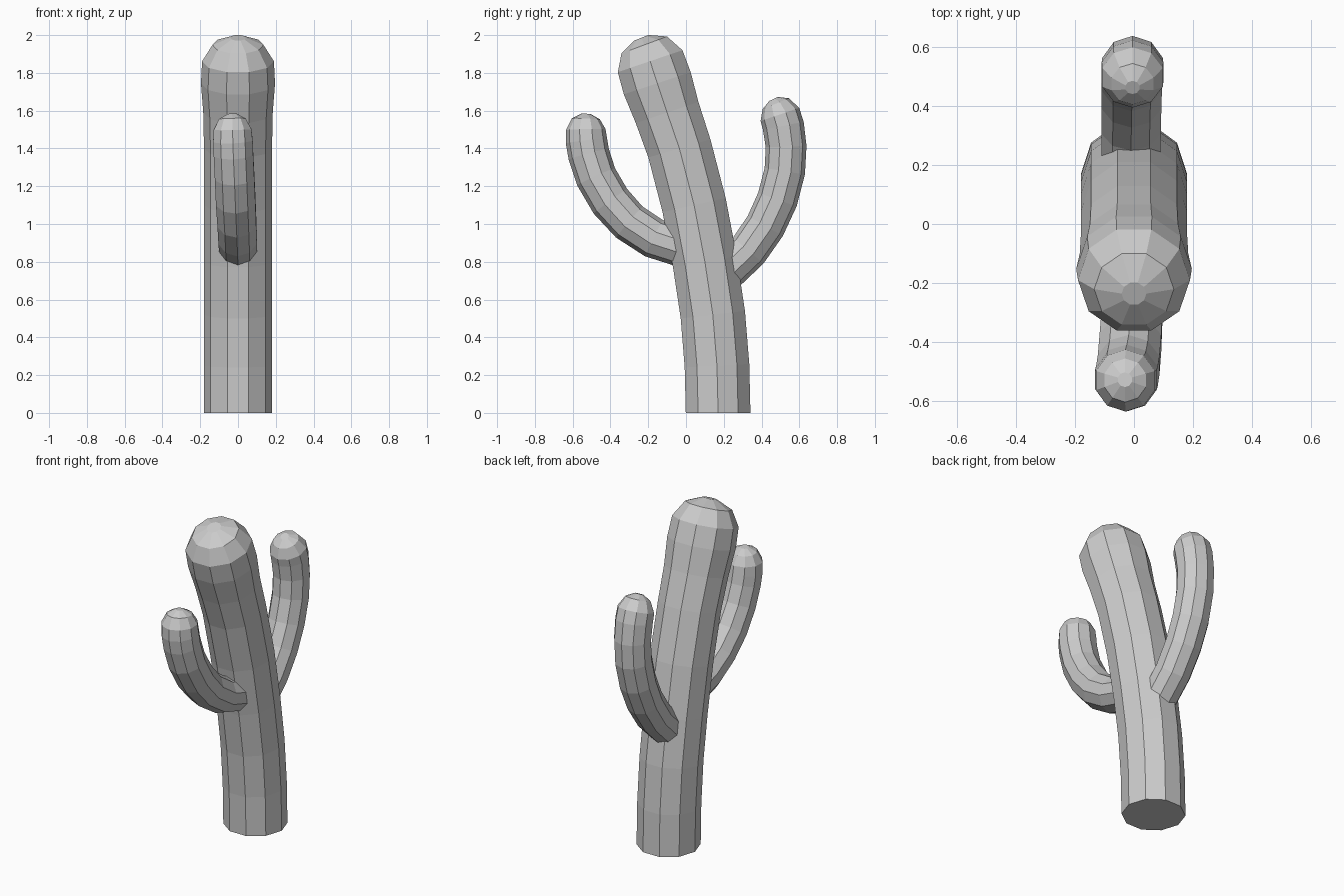
import bpy, bmesh, math
from mathutils import Vector

SIDES = 10


def tube(name, path, phase=0.0, start_dir=None):
    """Sweep a ten-sided ring along (x, y, z, radius) points and cap both ends."""
    pts = [Vector(p[:3]) for p in path]
    bm = bmesh.new()
    rings = []
    for i, p in enumerate(path):
        t = pts[min(i + 1, len(pts) - 1)] - pts[max(i - 1, 0)]
        if i == 0 and start_dir:
            t = Vector(start_dir)
        t.normalize()
        v = t.cross(Vector((1, 0, 0))).normalized()
        u = v.cross(t)
        ring = []
        for k in range(SIDES):
            a = phase + 2 * math.pi * k / SIDES
            ring.append(bm.verts.new(pts[i] + p[3] * (u * math.cos(a) + v * math.sin(a))))
        rings.append(ring)
    for r0, r1 in zip(rings, rings[1:]):
        for k in range(SIDES):
            j = (k + 1) % SIDES
            bm.faces.new((r0[k], r0[j], r1[j], r1[k]))
    bm.faces.new(rings[0][::-1])
    bm.faces.new(rings[-1])
    bmesh.ops.recalc_face_normals(bm, faces=bm.faces)
    mesh = bpy.data.meshes.new(name)
    bm.to_mesh(mesh)
    bm.free()
    obj = bpy.data.objects.new(name, mesh)
    bpy.context.collection.objects.link(obj)
    return obj


# Leaning trunk with a slightly swollen, domed top
tube("trunk", [
    (0, 0.17, 0, 0.18), (0, 0.164, 0.25, 0.18), (0, 0.142, 0.52, 0.18),
    (0, 0.10, 0.80, 0.18), (0, 0.043, 1.10, 0.18), (0, -0.035, 1.40, 0.18),
    (0, -0.10, 1.59, 0.184), (0, -0.152, 1.745, 0.196), (0, -0.19, 1.862, 0.19),
    (0, -0.221, 1.948, 0.135), (0, -0.236, 1.986, 0.042),
], start_dir=(0, 0, 1))

# Arm curving up in front of the trunk
tube("front_arm", [
    (0, -0.03, 0.88, 0.105), (-0.002, -0.17, 0.925, 0.107), (-0.006, -0.30, 1.01, 0.108),
    (-0.012, -0.40, 1.12, 0.11), (-0.018, -0.476, 1.25, 0.11), (-0.024, -0.515, 1.37, 0.11),
    (-0.027, -0.527, 1.44, 0.11), (-0.029, -0.531, 1.50, 0.105),
    (-0.03, -0.53, 1.557, 0.074), (-0.031, -0.528, 1.583, 0.025),
], phase=math.pi / 2)

# Arm curving up behind the trunk
tube("back_arm", [
    (-0.01, 0.215, 0.75, 0.105), (-0.01, 0.33, 0.86, 0.106), (-0.009, 0.42, 0.99, 0.107),
    (-0.008, 0.484, 1.13, 0.108), (-0.006, 0.523, 1.28, 0.108), (-0.005, 0.53, 1.41, 0.108),
    (-0.005, 0.515, 1.52, 0.11), (-0.005, 0.497, 1.58, 0.108),
    (-0.005, 0.475, 1.637, 0.075), (-0.005, 0.463, 1.662, 0.025),
], phase=math.pi / 2)
